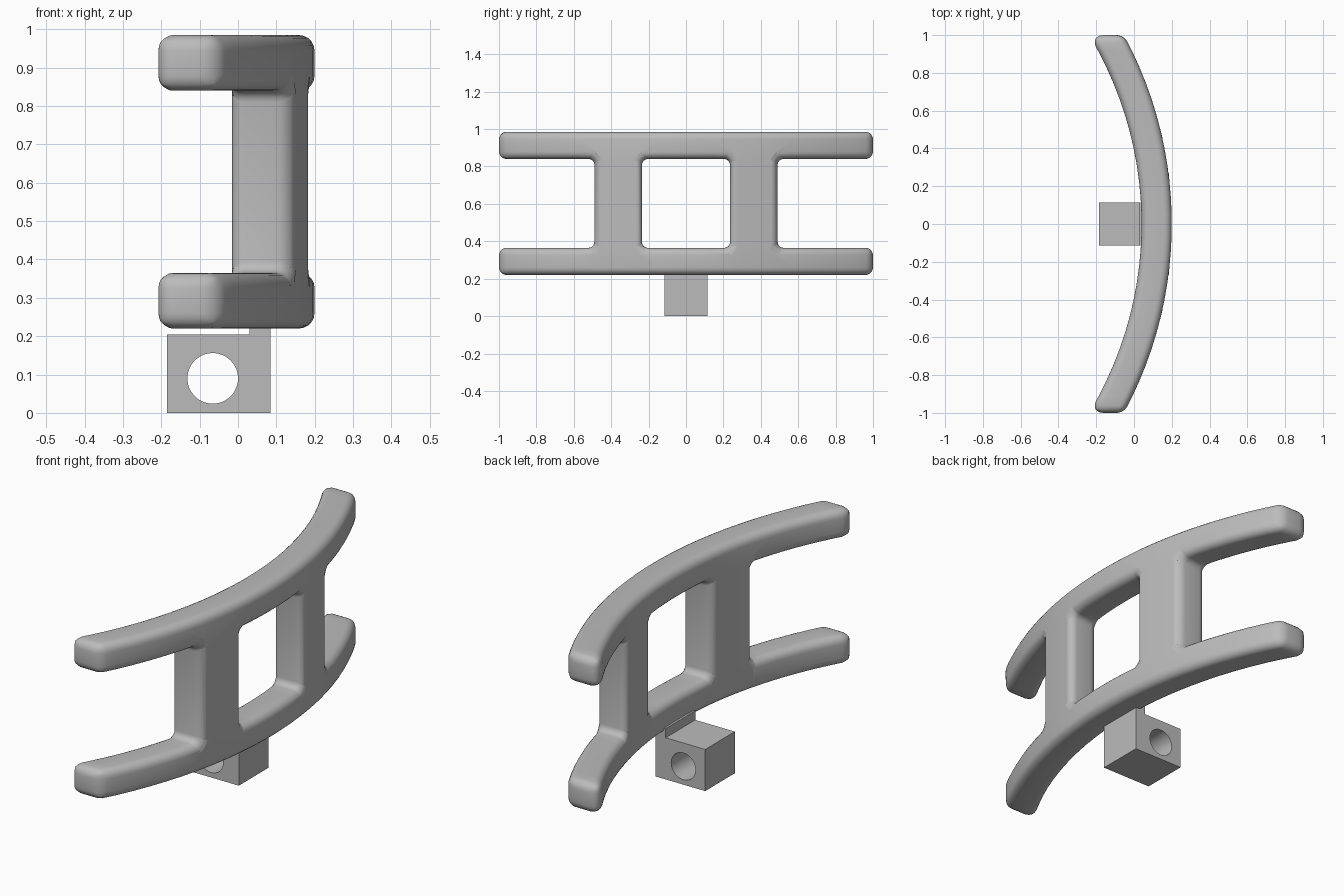
import bpy, bmesh, math

cube = bpy.data.objects.get("Cube")
if cube:
    bpy.data.objects.remove(cube)

grey = bpy.data.materials.new("plain grey")
grey.use_nodes = True
COLOUR = (0.5, 0.5, 0.5, 1)
grey.diffuse_color = COLOUR
grey.node_tree.nodes["Principled BSDF"].inputs["Base Color"].default_value = COLOUR

CENTRE, OUTER, INNER = -1.9, 2.1, 1.94      # concentric arcs in plan
LEVELS = [0.22, 0.365, 0.84, 0.985]         # rail bottoms and tops
POST_IN, POST_OUT = 0.235, 0.49


def make_object(name, bm):
    bmesh.ops.recalc_face_normals(bm, faces=bm.faces)
    mesh = bpy.data.meshes.new(name)
    bm.to_mesh(mesh)
    bm.free()
    mesh.materials.append(grey)
    ob = bpy.data.objects.new(name, mesh)
    bpy.context.collection.objects.link(ob)
    return ob


def apply_and_smooth(ob, angle):
    bpy.ops.object.select_all(action='DESELECT')
    ob.select_set(True)
    bpy.context.view_layer.objects.active = ob
    for mod in list(ob.modifiers):
        bpy.ops.object.modifier_apply(modifier=mod.name)
    bpy.ops.object.shade_smooth_by_angle(angle=math.radians(angle))


# Curved frame: two rails joined by two posts, as a sheet of cells given thickness
stops = [(-1, -POST_OUT, 6), (-POST_OUT, -POST_IN, 3), (-POST_IN, POST_IN, 5),
         (POST_IN, POST_OUT, 3), (POST_OUT, 1, 6)]
ys = [a + (b - a) * i / n for a, b, n in stops for i in range(n)] + [1]
bm = bmesh.new()
cells = {}


def vert(radius, j, k):
    key = (radius, j, k)
    if key not in cells:
        y = ys[j]
        cells[key] = bm.verts.new((CENTRE + math.sqrt(radius ** 2 - y * y), y, LEVELS[k]))
    return cells[key]


def filled(j, k):
    if not (0 <= j < len(ys) - 1 and 0 <= k < 3):
        return False
    return k != 1 or POST_IN < abs(ys[j] + ys[j + 1]) / 2 < POST_OUT


for j in range(len(ys) - 1):
    for k in range(3):
        if not filled(j, k):
            continue
        ring = [(j, k), (j + 1, k), (j + 1, k + 1), (j, k + 1)]
        for radius in (OUTER, INNER):
            bm.faces.new([vert(radius, *c) for c in ring])
        beside = [(j, k - 1), (j + 1, k), (j, k + 1), (j - 1, k)]
        for i, n in enumerate(beside):
            if not filled(*n):
                a, b = ring[i], ring[(i + 1) % 4]
                bm.faces.new([vert(OUTER, *a), vert(OUTER, *b),
                              vert(INNER, *b), vert(INNER, *a)])
bmesh.ops.recalc_face_normals(bm, faces=bm.faces)

# Fillets where posts meet rails
inside = [e for e in bm.edges if e.calc_face_angle_signed(0) < -0.5]
bmesh.ops.bevel(bm, geom=inside, offset=0.03, segments=4, profile=0.5, affect='EDGES')

# Rounded outline, wider on the acute inner end edges
weight = bm.edges.layers.float.new("bevel_weight_edge")
for e in bm.edges:
    if e.calc_face_angle(0) > 0.6:
        mid = (e.verts[0].co + e.verts[1].co) / 2
        acute = abs(mid.y) > 0.99 and mid.x < -0.2
        e[weight] = 0.95 if acute else 0.5
frame = make_object("curved_frame", bm)
bevel = frame.modifiers.new("rounding", 'BEVEL')
bevel.limit_method = 'WEIGHT'
bevel.width = 0.08
bevel.segments = 5
bevel.use_clamp_overlap = False
apply_and_smooth(frame, 35)


# Mounting block with a round through hole, and its neck under the lower rail
def box(name, x0, x1, z0, z1, half):
    b = bmesh.new()
    bmesh.ops.create_cube(b, size=1)
    for v in b.verts:
        v.co = ((x0 + x1) / 2 + v.co.x * (x1 - x0), v.co.y * 2 * half,
                (z0 + z1) / 2 + v.co.z * (z1 - z0))
    return make_object(name, b)


block = box("mounting_block", -0.185, 0.085, 0, 0.205, 0.115)
neck = box("block_neck", 0.03, 0.085, 0.2, 0.25, 0.115)
bpy.ops.mesh.primitive_cylinder_add(vertices=48, radius=0.066, depth=1,
                                    location=(-0.066, 0, 0.09),
                                    rotation=(math.pi / 2, 0, 0))
cutter = bpy.context.object
cutter.name = "hole_cutter"
hole = block.modifiers.new("hole", 'BOOLEAN')
hole.operation = 'DIFFERENCE'
hole.solver = 'EXACT'
hole.object = cutter
apply_and_smooth(block, 30)
bpy.data.objects.remove(cutter)
